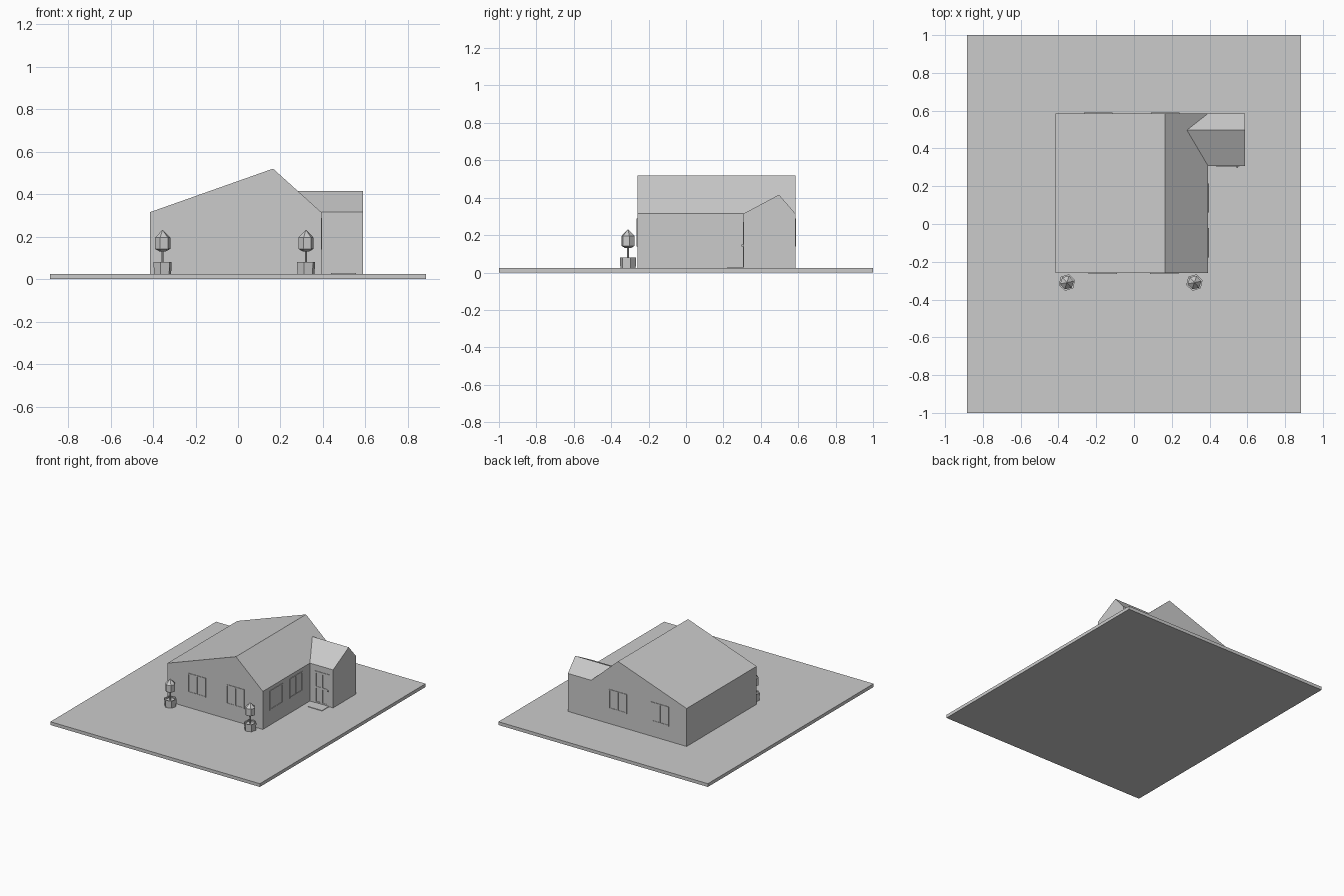
import bpy
import bmesh
import math
from mathutils import Matrix, Vector

if "Cube" in bpy.data.objects:
    bpy.data.objects.remove(bpy.data.objects["Cube"], do_unlink=True)

GREY = (0.6, 0.6, 0.6, 1)
grey = bpy.data.materials.new("plain grey")
grey.use_nodes = True
grey.diffuse_color = GREY
grey.node_tree.nodes["Principled BSDF"].inputs["Base Color"].default_value = GREY

GROUND = 0.025
FRONT, BACK = -0.26, 0.585
LEFT_WALL, WING_END, WING_FRONT = 0.392, 0.588, 0.308


def finish(bm, name):
    bmesh.ops.recalc_face_normals(bm, faces=bm.faces)
    mesh = bpy.data.meshes.new(name)
    bm.to_mesh(mesh)
    bm.free()
    mesh.materials.append(grey)
    obj = bpy.data.objects.new(name, mesh)
    bpy.context.collection.objects.link(obj)
    return obj


def add_box(bm, lo, hi):
    lo, hi = Vector(lo), Vector(hi)
    size = Matrix.Diagonal((*(hi - lo), 1))
    bmesh.ops.create_cube(bm, size=1, matrix=Matrix.Translation((lo + hi) / 2) @ size)


def box(name, lo, hi):
    bm = bmesh.new()
    add_box(bm, lo, hi)
    return finish(bm, name)


def prism(name, points, offset):
    """Extrude a closed outline along an offset."""
    bm = bmesh.new()
    face = bm.faces.new([bm.verts.new(p) for p in points])
    out = bmesh.ops.extrude_face_region(bm, geom=[face], use_keep_orig=True)
    moved = [v for v in out["geom"] if isinstance(v, bmesh.types.BMVert)]
    bmesh.ops.translate(bm, verts=moved, vec=offset)
    return finish(bm, name)


def panelled(name, centre, angle, width, low, high, rows, bar):
    """Flush framed grid two panes wide, facing -y before it is turned."""
    bm = bmesh.new()
    half = width / 2
    for i in range(3):
        x = (i - 1) * (half - bar / 2)
        add_box(bm, (x - bar / 2, -0.004, low), (x + bar / 2, 0.002, high))
    for j in range(rows + 1):
        z = low + bar / 2 + j * (high - low - bar) / rows
        for side in (-1, 1):
            xs = sorted((side * bar / 2, side * (half - bar)))
            add_box(bm, (xs[0], -0.004, z - bar / 2), (xs[1], 0.002, z + bar / 2))
    # Thin pane behind the bars
    add_box(bm, (-half + bar, -0.001, low + bar), (half - bar, 0.002, high - bar))
    obj = finish(bm, name)
    obj.location = (centre[0], centre[1], 0)
    obj.rotation_euler.z = angle
    return obj


def lathe(name, centre, rings, sides, turn=0.0):
    """Faceted solid from (radius, height) rings."""
    bm = bmesh.new()
    loops = []
    for r, z in rings:
        steps = [turn + 2 * math.pi * i / sides for i in range(sides)]
        loops.append([bm.verts.new((r * math.cos(a), r * math.sin(a), z)) for a in steps])
    for a, b in zip(loops, loops[1:]):
        for i in range(sides):
            k = (i + 1) % sides
            bm.faces.new((a[i], a[k], b[k], b[i]))
    bm.faces.new(loops[0])
    bm.faces.new(loops[-1])
    bmesh.ops.remove_doubles(bm, verts=bm.verts, dist=0.0001)
    obj = finish(bm, name)
    obj.location = (*centre, 0)
    return obj


# Ground slab and house bodies
box("ground_slab", (-0.885, -1, 0), (0.885, 1, GROUND))
gable = [(-0.415, GROUND), (LEFT_WALL, GROUND), (LEFT_WALL, 0.315), (0.165, 0.52), (-0.415, 0.315)]
prism("main_house", [(x, FRONT, z) for x, z in gable], (0, BACK - FRONT, 0))

# Entrance wing, its ridge running into the main roof
wing = [(WING_FRONT, GROUND), (BACK, GROUND), (BACK, 0.315), (0.497, 0.416), (WING_FRONT, 0.315)]
wing_obj = prism("entrance_wing", [(WING_END, y, z) for y, z in wing], (LEFT_WALL - WING_END, 0, 0))
for v in wing_obj.data.vertices:
    if v.co.x < 0.4 and v.co.z > 0.4:
        v.co.x = 0.28

# Windows
for x in (-0.165, 0.16):
    panelled("front_window", (x, FRONT), 0, 0.15, 0.14, 0.288, 1, 0.008)
for x in (-0.19, 0.165):
    panelled("back_window", (x, BACK), math.pi, 0.15, 0.14, 0.288, 1, 0.008)
for y in (-0.10, 0.138):
    panelled("side_window", (LEFT_WALL, y), math.pi / 2, 0.155, 0.14, 0.288, 1, 0.008)

# Door, handle and doorstep
panelled("front_door", (0.496, WING_FRONT), 0, 0.125, GROUND, 0.27, 2, 0.014)
box("door_handle", (0.543, 0.297, 0.14), (0.551, 0.305, 0.15))
box("doorstep", (0.437, 0.222, GROUND), (0.555, WING_FRONT, GROUND + 0.004))

# Potted trees
for x in (-0.355, 0.32):
    spot = (x, -0.31)
    pot = [(0.042, GROUND), (0.045, 0.08), (0.036, 0.08), (0.036, 0.07)]
    lathe("planter", spot, pot, 6, 0.3)
    lathe("tree_trunk", spot, [(0.005, 0.06), (0.005, 0.15)], 6)
    crown = [(0.014, 0.13), (0.037, 0.142), (0.037, 0.195), (0, 0.232)]
    lathe("tree_crown", spot, crown, 6, 0.2)
